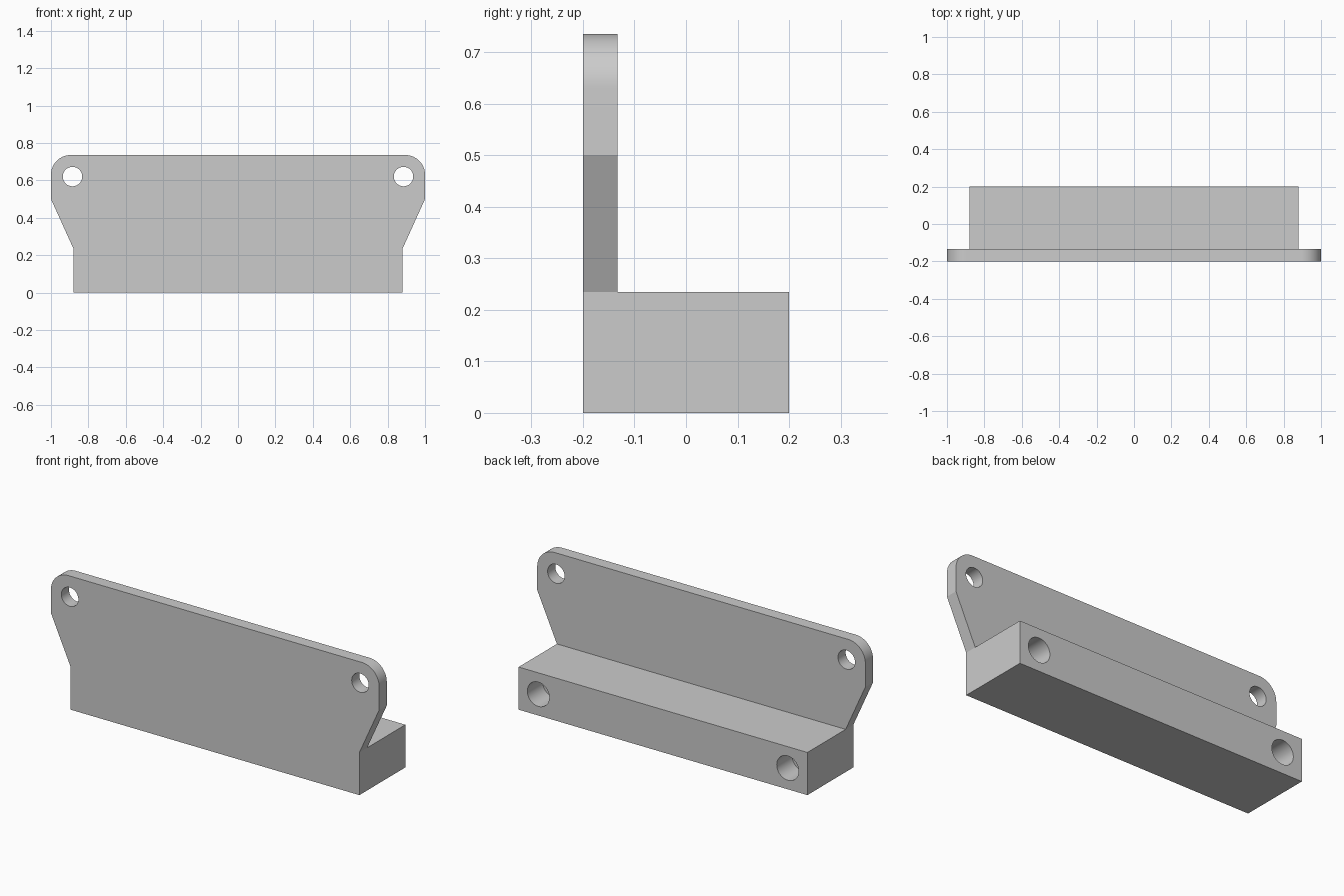
import bpy, bmesh, math
from mathutils import Vector

cube = bpy.data.objects.get("Cube")
if cube:
    bpy.data.objects.remove(cube, do_unlink=True)

HALF_BLOCK, BLOCK_TOP = 0.88, 0.235
PLATE_TOP, CORNER = 0.735, 0.105
FRONT, PLATE_BACK, BACK = -0.2, -0.133, 0.2

grey = bpy.data.materials.new("plain grey")
grey.use_nodes = True
colour = (0.6, 0.6, 0.6, 1)
grey.diffuse_color = colour
grey.node_tree.nodes["Principled BSDF"].inputs["Base Color"].default_value = colour


def prism(name, points, direction):
    """Extrude a closed outline into a solid."""
    bm = bmesh.new()
    face = bm.faces.new([bm.verts.new(p) for p in points])
    extruded = bmesh.ops.extrude_face_region(bm, geom=[face])["geom"]
    verts = [v for v in extruded if isinstance(v, bmesh.types.BMVert)]
    bmesh.ops.translate(bm, vec=Vector(direction), verts=verts)
    bmesh.ops.recalc_face_normals(bm, faces=bm.faces)
    mesh = bpy.data.meshes.new(name)
    bm.to_mesh(mesh)
    bm.free()
    mesh.materials.append(grey)
    obj = bpy.data.objects.new(name, mesh)
    bpy.context.collection.objects.link(obj)
    return obj


def arc(cx, cz, radius, start, end, steps):
    """Points on an arc in the front plane."""
    angles = [math.radians(start + (end - start) * i / steps) for i in range(steps + 1)]
    return [(cx + radius * math.cos(a), cz + radius * math.sin(a)) for a in angles]


def combine(body, cutter, operation):
    """Apply a boolean and remove its helper."""
    cutter.hide_render = True
    mod = body.modifiers.new(operation.title(), "BOOLEAN")
    mod.operation, mod.solver, mod.object = operation, "EXACT", cutter
    bpy.context.view_layer.objects.active = body
    bpy.ops.object.modifier_apply(modifier=mod.name)
    bpy.data.objects.remove(cutter, do_unlink=True)


# L-shaped section: upright plate with a block behind its foot
section = [(FRONT, -0.1), (BACK, -0.1), (BACK, BLOCK_TOP),
           (PLATE_BACK, BLOCK_TOP), (PLATE_BACK, 1), (FRONT, 1)]
bracket = prism("mounting_bracket", [(-1.2, y, z) for y, z in section], (2.4, 0, 0))

# Front outline: flared ears with rounded top corners
half = [(HALF_BLOCK, 0), (HALF_BLOCK, BLOCK_TOP), (1, 0.5)]
half += arc(1 - CORNER, PLATE_TOP - CORNER, CORNER, 0, 90, 16)
outline = half + [(-x, z) for x, z in reversed(half)]
combine(bracket, prism("outline_cutter", [(x, -0.5, z) for x, z in outline], (0, 1, 0)),
        "INTERSECT")

# Through holes in the ears, blind holes in the back of the block
for side in (-1, 1):
    for x, z, radius, y, depth in ((0.885, 0.62, 0.052, -0.3, 0.3),
                                   (0.76, 0.117, 0.067, BACK - 0.133, 0.3)):
        ring = arc(side * x, z, radius, 0, 360, 40)[:-1]
        combine(bracket, prism("hole_cutter", [(px, y, pz) for px, pz in ring],
                               (0, depth, 0)), "DIFFERENCE")

# Smooth the rounded surfaces, keep the edges sharp
bpy.ops.object.select_all(action="DESELECT")
bracket.select_set(True)
bpy.context.view_layer.objects.active = bracket
bpy.ops.object.shade_smooth_by_angle(angle=math.radians(20))
